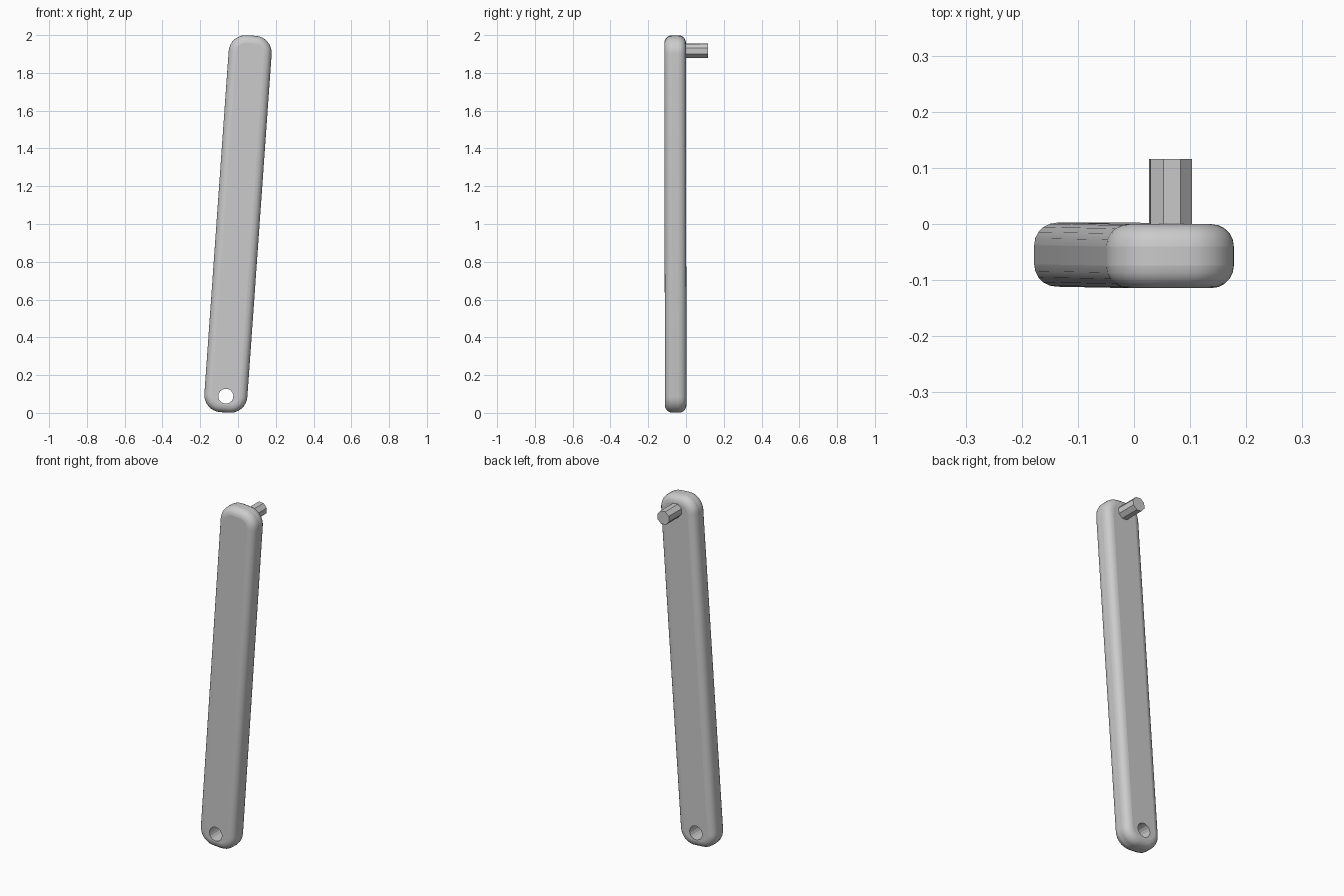
import bpy, bmesh
from math import radians, sin, cos, pi
from mathutils import Matrix, Vector

cube = bpy.data.objects.get("Cube")
if cube:
    bpy.data.objects.remove(cube, do_unlink=True)

grey = bpy.data.materials.new("light_grey")
grey.use_nodes = True
grey.diffuse_color = (0.6, 0.6, 0.6, 1)
grey.node_tree.nodes["Principled BSDF"].inputs["Base Color"].default_value = (0.6, 0.6, 0.6, 1)

HALF_W, HALF_L, HALF_T = 0.114, 1.0, 0.057
CORNER, ROUND = 0.09, 0.04
PIVOT = 0.914          # distance of hole and peg from the middle
TILT = (Matrix.Translation((0, -0.056, 1.0))
        @ Matrix.Rotation(radians(4.05), 4, 'Y')
        @ Matrix.Rotation(radians(0.08), 4, 'X'))


def prism(name, outline, y0, y1):
    """Extrude an x-z outline from y0 to y1 and lean it with the bar."""
    bm = bmesh.new()
    face = bm.faces.new([bm.verts.new((x, y0, z)) for x, z in outline])
    new = bmesh.ops.extrude_face_region(bm, geom=[face])["geom"]
    bmesh.ops.translate(bm, vec=Vector((0, y1 - y0, 0)),
                        verts=[v for v in new if isinstance(v, bmesh.types.BMVert)])
    bmesh.ops.recalc_face_normals(bm, faces=bm.faces)
    mesh = bpy.data.meshes.new(name)
    bm.to_mesh(mesh)
    bm.free()
    mesh.materials.append(grey)
    obj = bpy.data.objects.new(name, mesh)
    bpy.context.collection.objects.link(obj)
    obj.matrix_world = TILT
    return obj


def ring(cx, cz, radius, sides):
    return [(cx + radius * cos(2 * pi * (i + 0.5) / sides),
             cz + radius * sin(2 * pi * (i + 0.5) / sides)) for i in range(sides)]


# Bar outline with rounded corners
outline = []
for k, (sx, sz) in enumerate([(1, 1), (-1, 1), (-1, -1), (1, -1)]):
    for i in range(9):
        a = (k + i / 8) * pi / 2
        outline.append((sx * (HALF_W - CORNER) + CORNER * cos(a),
                        sz * (HALF_L - CORNER) + CORNER * sin(a)))
bar = prism("bar", outline, -HALF_T, HALF_T)

# Soft edges around both faces
bevel = bar.modifiers.new("soft_edges", 'BEVEL')
bevel.width = ROUND
bevel.segments = 5
bevel.limit_method = 'ANGLE'
bevel.angle_limit = radians(60)

# Pivot hole at the lower end
cutter = prism("hole_cutter", ring(0, -PIVOT, 0.04, 16), -0.2, 0.2)
cutter.hide_render = True
cutter.hide_viewport = True
cut = bar.modifiers.new("pivot_hole", 'BOOLEAN')
cut.object = cutter
cut.operation = 'DIFFERENCE'
cut.solver = 'EXACT'

# Peg on the back of the upper end
peg = prism("peg", ring(0, PIVOT + 0.006, 0.04, 8), 0.03, 0.173)

bpy.context.view_layer.update()
bpy.ops.object.select_all(action='DESELECT')
bar.select_set(True)
bpy.context.view_layer.objects.active = bar
bpy.ops.object.shade_smooth_by_angle(angle=radians(35))
